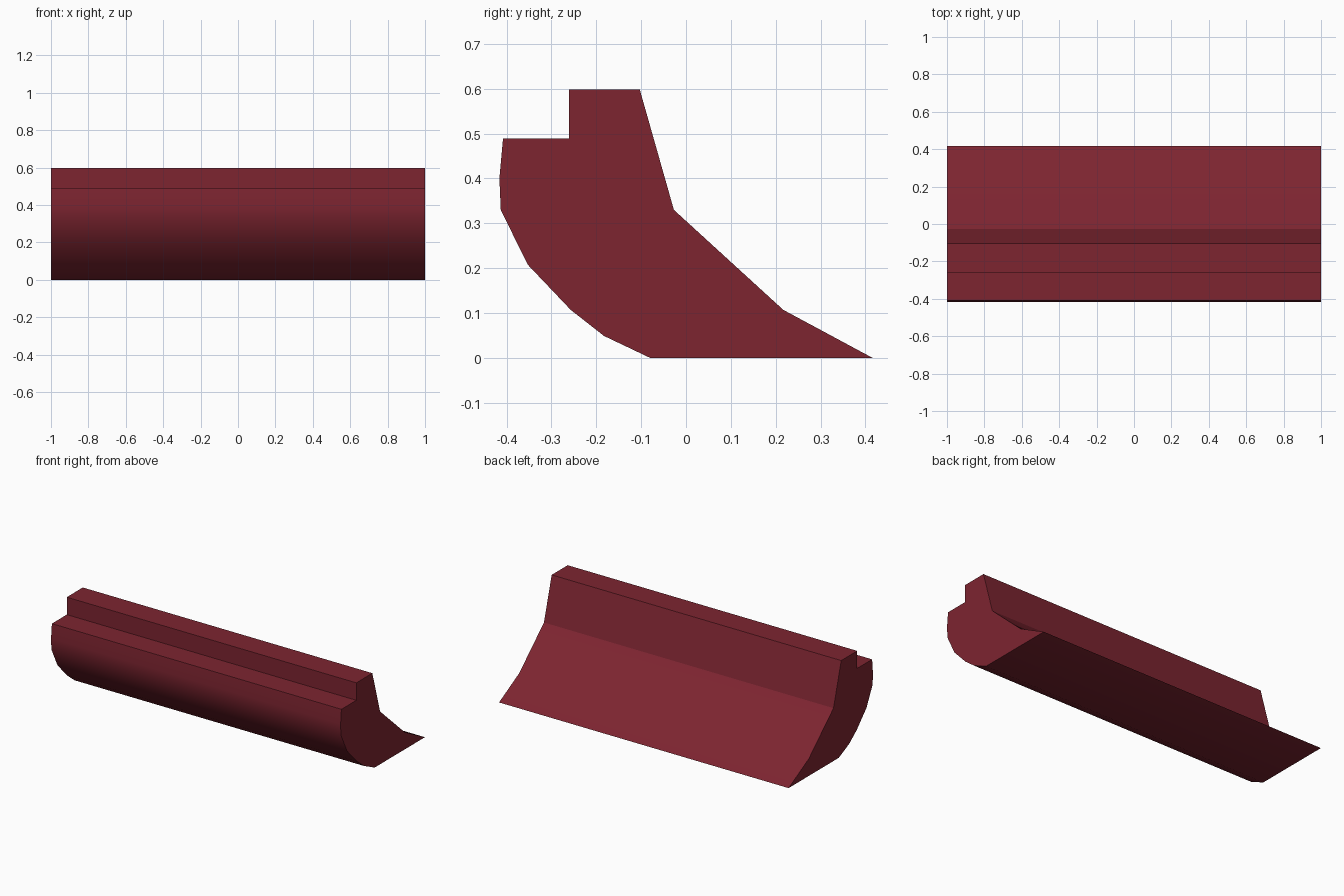
import bpy
import bmesh
import math
from mathutils import Vector

cube = bpy.data.objects.get("Cube")
if cube:
    bpy.data.objects.remove(cube, do_unlink=True)

# Dark red paint
red = bpy.data.materials.new("dark_red")
red.use_nodes = True
colour = (0.205, 0.018, 0.030, 1.0)
red.diffuse_color = colour
red.node_tree.nodes["Principled BSDF"].inputs["Base Color"].default_value = colour

# Side profile (y, z): rounded front, flat base, sloping back, stepped top
HALF_LENGTH = 1.0
front_curve = [(-0.408, 0.489), (-0.416, 0.40), (-0.413, 0.33), (-0.353, 0.208),
               (-0.257, 0.107), (-0.183, 0.049), (-0.08, 0)]
back_slope = [(0.416, 0), (0.217, 0.107), (-0.027, 0.33)]
top_step = [(-0.103, 0.598), (-0.261, 0.598), (-0.261, 0.489)]

# Extrude the profile along the full length
bm = bmesh.new()
verts = [bm.verts.new((-HALF_LENGTH, y, z)) for y, z in front_curve + back_slope + top_step]
cap = bm.faces.new(verts)
result = bmesh.ops.extrude_face_region(bm, geom=[cap], use_keep_orig=True)
moved = [g for g in result["geom"] if isinstance(g, bmesh.types.BMVert)]
bmesh.ops.translate(bm, verts=moved, vec=Vector((2 * HALF_LENGTH, 0, 0)))
bmesh.ops.recalc_face_normals(bm, faces=bm.faces)

mesh = bpy.data.meshes.new("curved_blade")
bm.to_mesh(mesh)
bm.free()
mesh.materials.append(red)
blade = bpy.data.objects.new("curved_blade", mesh)
bpy.context.collection.objects.link(blade)

# Smooth the curved front while keeping the steps and ends crisp
bpy.ops.object.select_all(action="DESELECT")
blade.select_set(True)
bpy.context.view_layer.objects.active = blade
bpy.ops.object.shade_smooth_by_angle(angle=math.radians(30))
